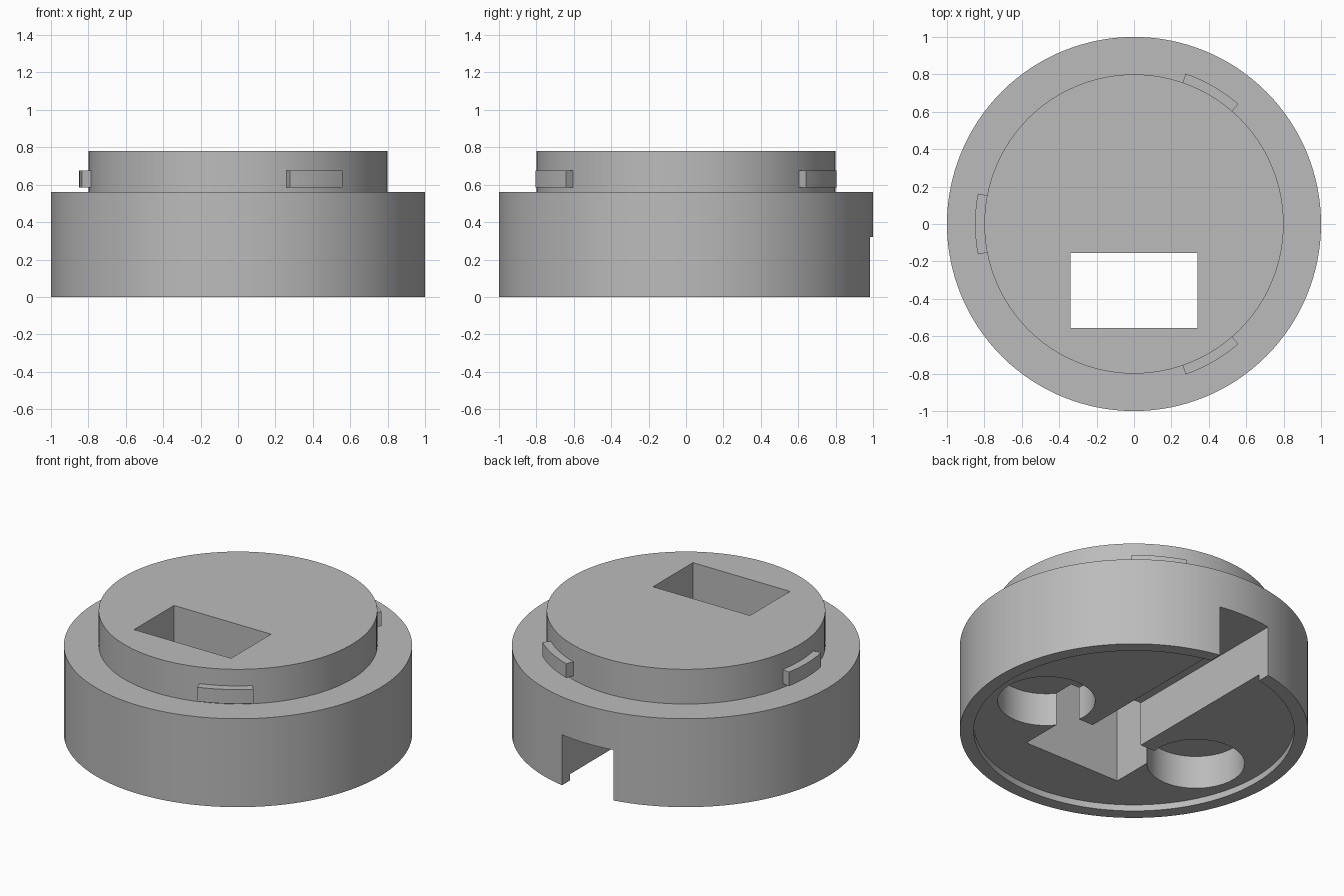
import bpy
import bmesh
from math import cos, sin, radians, pi

if "Cube" in bpy.data.objects:
    bpy.data.objects.remove(bpy.data.objects["Cube"], do_unlink=True)

GREY = (0.5, 0.5, 0.5, 1.0)
mat = bpy.data.materials.new("matte grey")
mat.use_nodes = True
mat.diffuse_color = GREY
mat.node_tree.nodes["Principled BSDF"].inputs["Base Color"].default_value = GREY


def finish(bm, name):
    """Turn a bmesh into a named grey object."""
    bmesh.ops.recalc_face_normals(bm, faces=bm.faces)
    mesh = bpy.data.meshes.new(name)
    bm.to_mesh(mesh)
    bm.free()
    mesh.materials.append(mat)
    obj = bpy.data.objects.new(name, mesh)
    bpy.context.collection.objects.link(obj)
    return obj


def prism(name, outline, z0, z1):
    """Extrude a flat outline from z0 to z1."""
    bm = bmesh.new()
    face = bm.faces.new([bm.verts.new((x, y, z0)) for x, y in outline])
    top = bmesh.ops.extrude_face_region(bm, geom=[face])["geom"]
    verts = [v for v in top if isinstance(v, bmesh.types.BMVert)]
    bmesh.ops.translate(bm, verts=verts, vec=(0, 0, z1 - z0))
    return finish(bm, name)


def box(name, x, y0, y1, z0, z1):
    return prism(name, [(-x, y0), (x, y0), (x, y1), (-x, y1)], z0, z1)


def arc(r, start, end, n):
    angles = [start + (end - start) * i / n for i in range(n + 1)]
    return [(r * cos(a), r * sin(a)) for a in angles]


def disc(name, x, y, r, z0, z1, n):
    outline = [(x + px, y + py) for px, py in arc(r, 0, 2 * pi, n)[:-1]]
    return prism(name, outline, z0, z1)


def lathe(name, profile, n):
    """Rings joined into walls, with the first and last ring capped."""
    bm = bmesh.new()
    rings = [[bm.verts.new((x, y, z)) for x, y in arc(r, 0, 2 * pi, n)[:-1]]
             for r, z in profile]
    for a, b in zip(rings, rings[1:]):
        for i in range(n):
            j = (i + 1) % n
            bm.faces.new((a[i], a[j], b[j], b[i]))
    bm.faces.new(rings[0])
    bm.faces.new(rings[-1])
    return finish(bm, name)


# Stepped round body with a shallow recess underneath
body = lathe("stepped_body", [(0.92, 0.04), (0.92, 0), (1, 0), (1, 0.56),
                              (0.8, 0.56), (0.8, 0.78)], 128)

# Through window, rear cable slot and two round pockets
cutters = [box("window_cutter", 0.34, -0.555, -0.155, -0.2, 1),
           box("slot_cutter", 0.18, -0.3, 1.2, -0.2, 0.32)]
for side in (-1, 1):
    cutters.append(disc("pocket_cutter", side * 0.56, -0.115, 0.28, -0.2, 0.25, 64))

bpy.context.view_layer.objects.active = body
for cutter in cutters:
    mod = body.modifiers.new("cut", 'BOOLEAN')
    mod.operation = 'DIFFERENCE'
    mod.solver = 'EXACT'
    mod.object = cutter
    bpy.ops.object.modifier_apply(modifier=mod.name)
    bpy.data.objects.remove(cutter, do_unlink=True)

# Three curved locking tabs around the upper step
parts = [body]
for name, angle in (("right_tab", 180), ("back_tab", 60), ("front_tab", -60)):
    a, b = radians(angle - 11), radians(angle + 11)
    outline = arc(0.85, a, b, 10) + arc(0.78, b, a, 10)
    parts.append(prism(name, outline, 0.585, 0.675))

# Smooth round walls, sharp edges
bpy.ops.object.select_all(action='DESELECT')
for part in parts:
    part.select_set(True)
bpy.ops.object.shade_smooth_by_angle(angle=radians(30))
